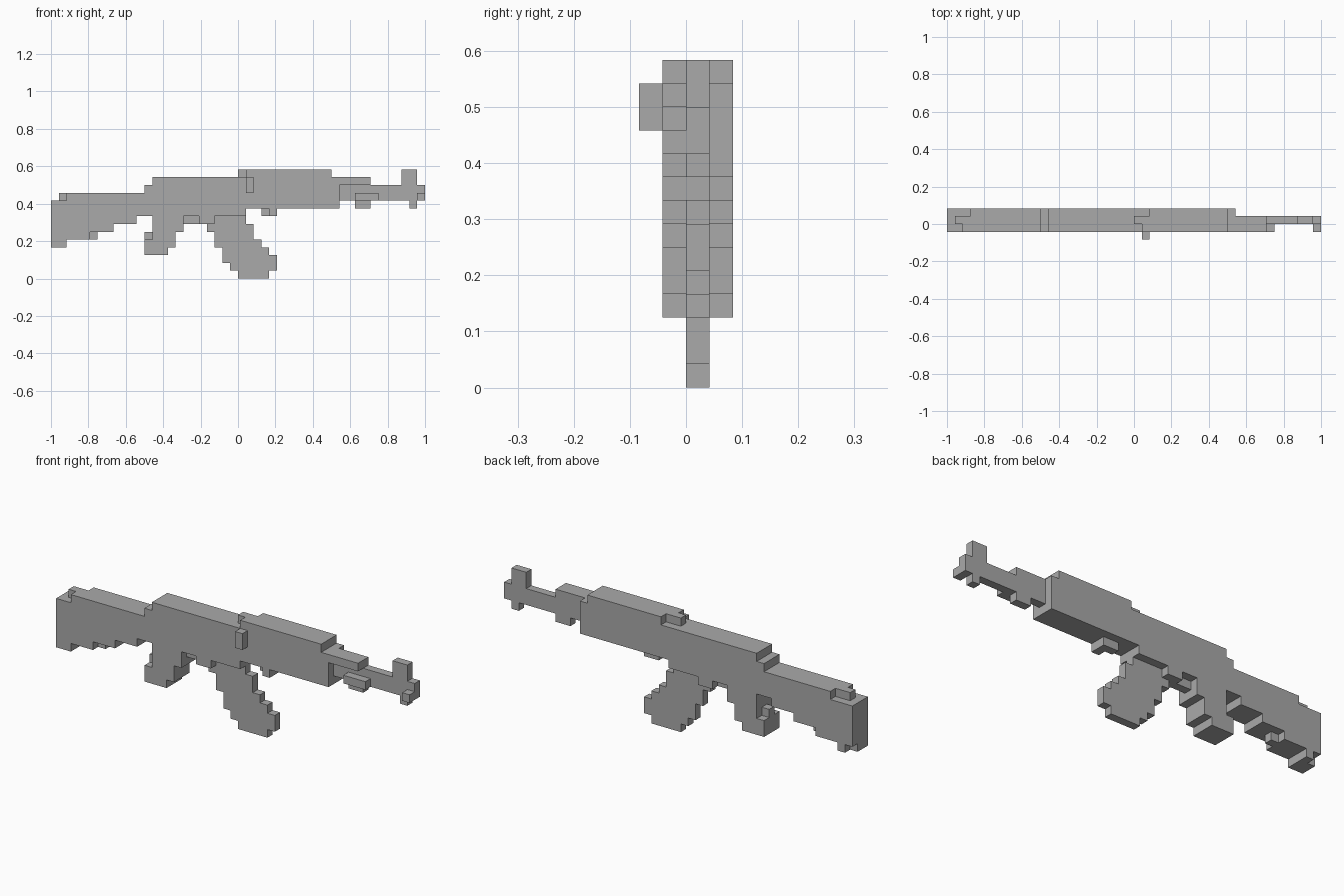
import bpy
import bmesh
import math
from mathutils import Vector

if "Cube" in bpy.data.objects:
    bpy.data.objects.remove(bpy.data.objects["Cube"], do_unlink=True)

UNIT = 1 / 24                      # edge of one block
ORIGIN = Vector((-1, -2 * UNIT, 0))
HANDLE, FRONT, MIDDLE, BACK = range(4)   # block layers along y
SIDES = (FRONT, BACK)
ALL = (FRONT, MIDDLE, BACK)

grey = bpy.data.materials.new("plain_grey")
grey.use_nodes = True
colour = (0.4, 0.4, 0.4, 1)
grey.diffuse_color = colour
grey.node_tree.nodes["Principled BSDF"].inputs["Base Color"].default_value = colour

parts = {}       # part name -> set of block cells
occupied = set()


def add(name, layers, *boxes):
    """Fill boxes (x start, x end, z start, z end) in the given layers."""
    cells = parts.setdefault(name, set())
    for x0, x1, z0, z1 in boxes:
        for layer in layers:
            for x in range(x0, x1):
                for z in range(z0, z1):
                    cell = (x, layer, z)
                    if cell not in occupied:
                        occupied.add(cell)
                        cells.add(cell)


def add_rows(name, layers, rows):
    """Stack one-block-high rows (x start, x end) upward from the ground."""
    for z, (x0, x1) in enumerate(rows):
        add(name, layers, (x0, x1, z, z + 1))


def build(name, cells):
    """Make a mesh from the outer faces of the blocks and merge flat areas."""
    bm = bmesh.new()
    for cell in sorted(cells):
        for axis in range(3):
            for sign in (-1, 1):
                neighbour = list(cell)
                neighbour[axis] += sign
                if tuple(neighbour) in occupied:
                    continue
                normal = Vector((0, 0, 0))
                normal[axis] = sign
                u = Vector((0, 0, 0))
                u[(axis + 1) % 3] = 1
                v = normal.cross(u)
                centre = Vector(cell) + Vector((0.5, 0.5, 0.5)) + normal / 2
                corners = ((-1, -1), (1, -1), (1, 1), (-1, 1))
                bm.faces.new([bm.verts.new(ORIGIN + UNIT * (centre + (a * u + b * v) / 2))
                              for a, b in corners])
    bmesh.ops.remove_doubles(bm, verts=bm.verts[:], dist=UNIT / 100)
    bmesh.ops.dissolve_limit(bm, angle_limit=math.radians(1),
                             verts=bm.verts[:], edges=bm.edges[:])
    mesh = bpy.data.meshes.new(name)
    bm.to_mesh(mesh)
    bm.free()
    mesh.materials.append(grey)
    bpy.context.collection.objects.link(bpy.data.objects.new(name, mesh))


# Shoulder stock, stepped underneath with a staggered top rear edge
add("stock", ALL, (0, 2, 5, 10), (2, 5, 5, 10), (5, 8, 6, 10),
    (8, 11, 7, 10), (11, 13, 8, 10), (3, 13, 10, 11))
add("stock", (FRONT, MIDDLE), (0, 2, 4, 5))
add("stock", (BACK,), (1, 2, 4, 5))
add("stock", (MIDDLE,), (5, 6, 5, 6), (1, 3, 10, 11))
add("stock", (FRONT,), (2, 3, 10, 11))

# Receiver with a raised cover
add("receiver", ALL, (12, 13, 11, 12), (13, 25, 8, 13), (25, 37, 9, 13),
    (26, 36, 13, 14))
add("receiver", (MIDDLE,), (24, 26, 13, 14))
add("receiver", (FRONT,), (25, 26, 13, 14))

# Hand grip
add("grip", ALL, (12, 15, 3, 5), (13, 15, 5, 8), (15, 16, 4, 8), (16, 17, 6, 8))
add("grip", (MIDDLE,), (12, 13, 5, 6))

# Lower rail and release catch
add("lower_rail", (MIDDLE,), (17, 25, 7, 8))
add("lower_rail", SIDES, (19, 21, 7, 8))
add("catch", (MIDDLE,), (27, 29, 8, 9))
add("catch", (FRONT,), (28, 29, 8, 9))

# Curved magazine, one block thick
add_rows("magazine", (MIDDLE,), ((24, 28), (23, 29), (22, 29), (22, 28),
                                 (21, 27), (21, 26), (20, 26)))
add("magazine", (MIDDLE,), (25, 26, 6, 7))

# Side handle
add("side_handle", (HANDLE,), (25, 26, 11, 13))

# Upper tube, barrel and muzzle
add("upper_tube", (FRONT, MIDDLE), (37, 41, 12, 13))
add("barrel", (MIDDLE,), (37, 48, 10, 12), (46, 47, 9, 10))
add("muzzle_lip", (FRONT,), (47, 48, 10, 11))

# Barrel bracket and front sight
add("bracket", (FRONT,), (39, 42, 10, 11))
add("bracket", (MIDDLE,), (39, 41, 9, 10))
add("front_sight", (MIDDLE,), (45, 47, 12, 14))

for part_name, part_cells in parts.items():
    build(part_name, part_cells)
